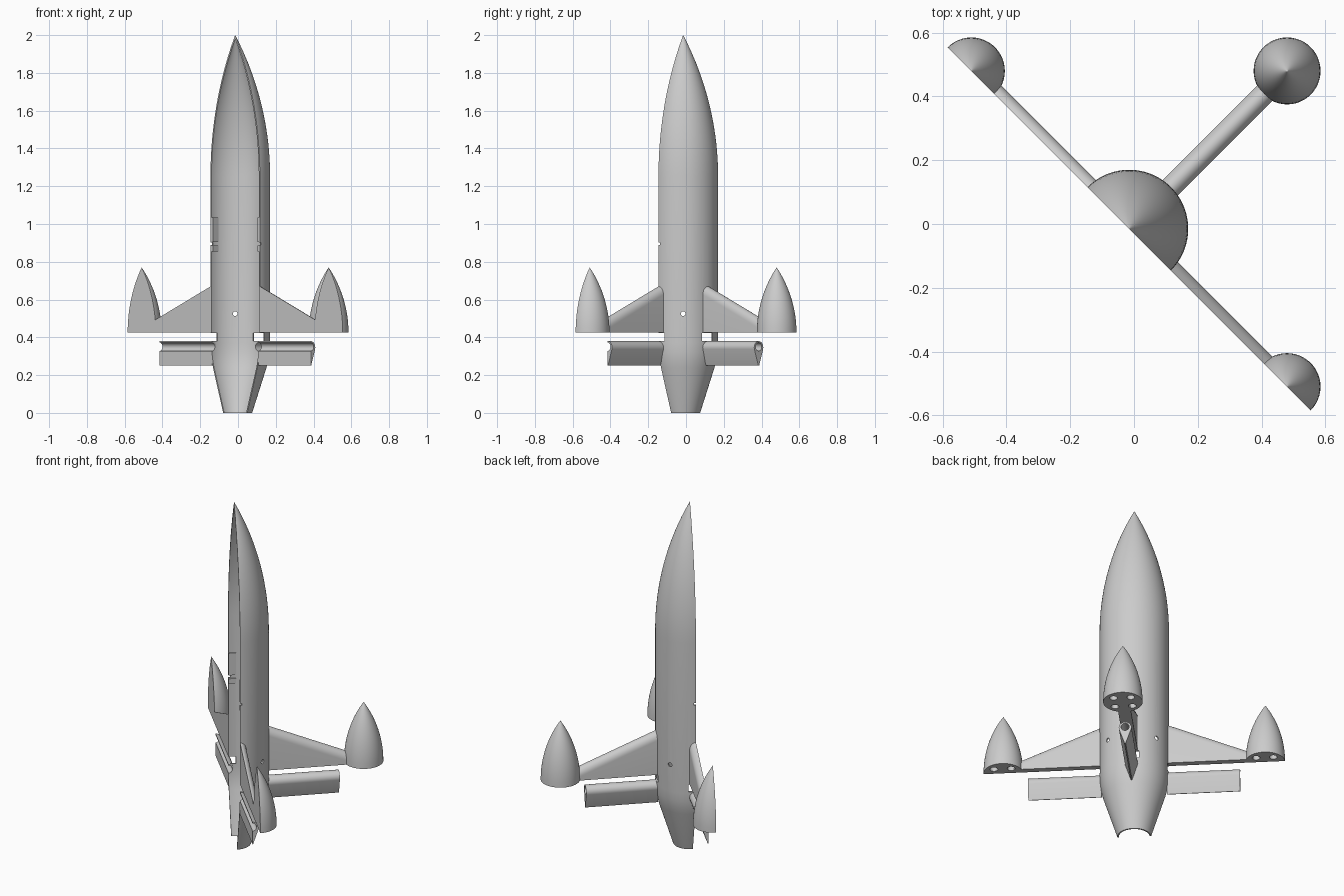
import bpy, bmesh, math
from mathutils import Matrix, Vector

cube = bpy.data.objects.get("Cube")
if cube:
    bpy.data.objects.remove(cube, do_unlink=True)

grey = bpy.data.materials.new("light_grey")
grey.use_nodes = True
grey.diffuse_color = (0.6, 0.6, 0.6, 1)
grey.node_tree.nodes["Principled BSDF"].inputs["Base Color"].default_value = (0.6, 0.6, 0.6, 1)

# Parts are built with the split plane at y = 0, then turned and shifted
PLACE = Matrix.Translation((-0.015, -0.015, 0)) @ Matrix.Rotation(-math.pi / 4, 4, 'Z')
POD_R = 0.70      # distance of pods from the body axis
HALF_T = 0.034    # half thickness of fins and flaps
PIN_Z = 0.35      # height of the hinge pins


def make(name, bm):
    bmesh.ops.recalc_face_normals(bm, faces=bm.faces)
    mesh = bpy.data.meshes.new(name)
    bm.to_mesh(mesh)
    bm.free()
    mesh.materials.append(grey)
    ob = bpy.data.objects.new(name, mesh)
    bpy.context.collection.objects.link(ob)
    return ob


def revolve(name, profile, full, steps):
    """Spin a profile that starts and ends on the z axis; a half turn gets a flat cap."""
    bm = bmesh.new()
    verts = [bm.verts.new((r, 0, z)) for r, z in profile]
    edges = [bm.edges.new(p) for p in zip(verts, verts[1:])]
    bmesh.ops.spin(bm, geom=verts + edges, cent=(0, 0, 0), axis=(0, 0, 1),
                   angle=math.tau if full else math.pi, steps=steps)
    bmesh.ops.remove_doubles(bm, verts=bm.verts, dist=1e-5)
    if not full:
        bmesh.ops.holes_fill(bm, edges=[e for e in bm.edges if e.is_boundary], sides=0)
    return make(name, bm)


def hull(name, points):
    bm = bmesh.new()
    for p in points:
        bm.verts.new(p)
    bmesh.ops.remove_doubles(bm, verts=bm.verts, dist=1e-5)
    bmesh.ops.convex_hull(bm, input=bm.verts)
    bmesh.ops.dissolve_limit(bm, angle_limit=0.01, verts=bm.verts, edges=bm.edges)
    return make(name, bm)


def rod(start, end, radius):
    a, b = Vector(start), Vector(end)
    bm = bmesh.new()
    turn = (b - a).to_track_quat('Z', 'Y').to_matrix().to_4x4()
    bmesh.ops.create_cone(bm, cap_ends=True, segments=24, radius1=radius, radius2=radius,
                          depth=(b - a).length, matrix=Matrix.Translation((a + b) / 2) @ turn)
    return make("cutter", bm)


def block(center, size, name="cutter"):
    bm = bmesh.new()
    bmesh.ops.create_cube(bm, size=1, matrix=Matrix.Translation(center) @ Matrix.Diagonal((*size, 1)))
    return make(name, bm)


def cut(ob, cutter):
    mod = ob.modifiers.new("cut", 'BOOLEAN')
    mod.operation = 'DIFFERENCE'
    mod.solver = 'EXACT'
    mod.object = cutter
    bpy.context.view_layer.objects.active = ob
    bpy.ops.object.modifier_apply(modifier=mod.name)
    bpy.data.objects.remove(cutter, do_unlink=True)


def finish(ob):
    ob.data.transform(PLACE)
    bpy.ops.object.select_all(action='DESELECT')
    ob.select_set(True)
    bpy.context.view_layer.objects.active = ob
    bpy.ops.object.shade_smooth_by_angle(angle=math.radians(30))


def ogive(radius, z0, z1, n):
    """Tangent ogive points from the tip down to the shoulder."""
    h = z1 - z0
    rho = (radius ** 2 + h ** 2) / (2 * radius)
    pts = []
    for i in range(n + 1):
        d = h * (1 - (i / n) ** 1.5)
        pts.append((max(0, math.sqrt(rho ** 2 - d ** 2) + radius - rho), z0 + d))
    return pts


# Hollow half body: outer wall down, inner wall back up
tail = [(0.185, 0.37), (0.182, 0.32), (0.176, 0.28), (0.166, 0.24), (0.09, 0)]
wall = 0.008
outer = ogive(0.185, 1.25, 2.0, 24) + tail
inner = ogive(0.185 - wall, 1.25, 1.98, 24) + [(r - wall, z) for r, z in tail]
body = revolve("body_shell", outer + inner[::-1], False, 48)

# along, across and visible sides of each fin
stations = {
    "left": (Vector((1, 0, 0)), Vector((0, 1, 0)), (1,)),
    "right": (Vector((-1, 0, 0)), Vector((0, 1, 0)), (1,)),
    "rear": (Vector((0, 1, 0)), Vector((1, 0, 0)), (1, -1)),
}
up = Vector((0, 0, 1))

for side, (along, across, signs) in stations.items():
    full = len(signs) == 2

    # Fin with a rounded, swept leading edge
    pts = []
    for r, top in ((0.179, 0.672), (POD_R - 0.06, 0.475)):
        for s in signs:
            for k in range(9):
                a = math.pi / 2 * k / 8
                drop = 0.045 * (1 - math.cos(a))
                pts.append(along * r + across * (s * HALF_T * math.sin(a)) + up * (top - drop))
            pts += [along * r + across * (s * HALF_T) + up * 0.425, along * r + up * 0.425]
    finish(hull(side + "_fin", pts))

    # Hinged flap with a round top and thin trailing edge
    pts = []
    for r in (0.174, 0.566):
        for s in signs:
            for k in range(13):
                a = math.pi * k / 12
                pts.append(along * r + across * (s * HALF_T * math.sin(a))
                           + up * (PIN_Z - 0.004 + HALF_T * math.cos(a)))
            pts += [along * r + across * (s * 0.003) + up * 0.25, along * r + up * 0.25]
    flap = hull(side + "_flap", pts)
    for target in (flap, body):
        cut(target, rod(along * 0.14 + up * PIN_Z, along * 0.6 + up * PIN_Z, 0.022))
    finish(flap)

    # Clearance slot in the body between fin and flap
    size = [0.04 + 0.04 * abs(v) for v in across]
    cut(body, block(along * 0.18 + up * 0.402, (size[0], size[1], 0.042)))

    # Pod with nozzle holes in its base
    pod = revolve(side + "_pod", ogive(0.105, 0.425, 0.77, 16) + [(0, 0.425)], full, 48 if full else 24)
    pod.data.transform(Matrix.Translation(along * POD_R))
    for dx in (-0.046, 0.046):
        for dy in ((-0.046, 0.046) if full else (0.046,)):
            p = along * POD_R + Vector((dx, dy, 0))
            cut(pod, rod(p + up * 0.40, p + up * 0.50, 0.021))
    finish(pod)

# Small round vents between the fins
for s in (-1, 1):
    d = Vector((s, 1, 0)).normalized()
    cut(body, rod(d * 0.15 + up * 0.525, d * 0.21 + up * 0.525, 0.012))

# Joining tabs inside the split edges, with a notch through the rim
for s, side in ((1, "left"), (-1, "right")):
    cut(body, block((s * 0.18, 0, 0.895), (0.04, 0.02, 0.014)))
    for z, h, label in ((0.97, 0.13, "upper"), (0.87, 0.03, "lower")):
        finish(block((s * 0.172, 0.02, z), (0.012, 0.04, h), f"{side}_{label}_tab"))

finish(body)
